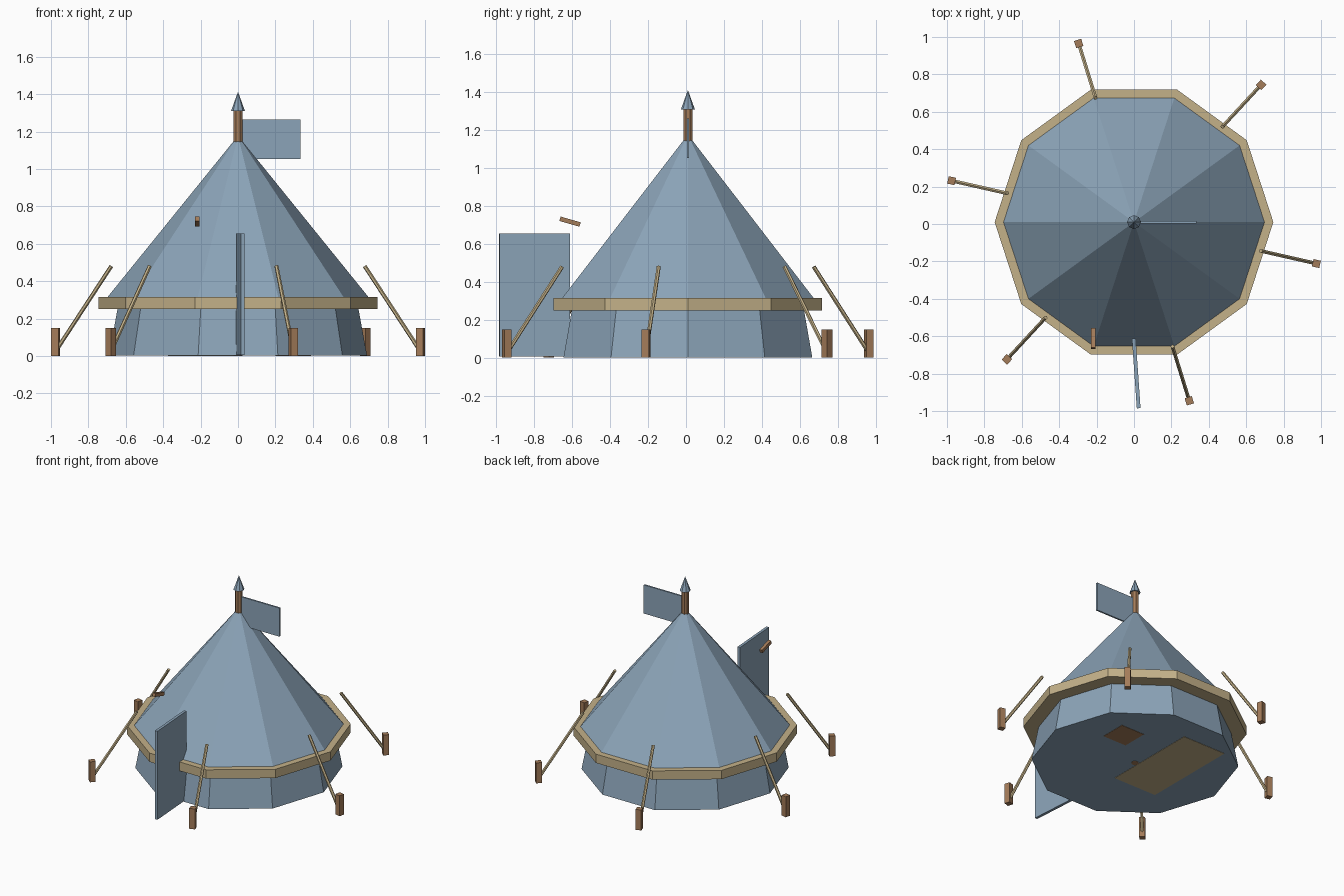
import bpy
import bmesh
from math import sin, cos, pi, radians, atan2
from mathutils import Vector, Matrix

default = bpy.data.objects.get("Cube")
if default:
    bpy.data.objects.remove(default)

CENTRE = Vector((0, 0.01, 0))


def material(name, rgb):
    mat = bpy.data.materials.new(name)
    mat.use_nodes = True
    mat.diffuse_color = (*rgb, 1)
    mat.node_tree.nodes["Principled BSDF"].inputs["Base Color"].default_value = (*rgb, 1)
    return mat


canvas = material("blue canvas", (0.26, 0.37, 0.48))
cord = material("tan cloth", (0.55, 0.44, 0.25))
wood = material("brown wood", (0.37, 0.2, 0.1))


def finish(name, bm, mat):
    bmesh.ops.recalc_face_normals(bm, faces=bm.faces)
    mesh = bpy.data.meshes.new(name)
    bm.to_mesh(mesh)
    bm.free()
    mesh.materials.append(mat)
    obj = bpy.data.objects.new(name, mesh)
    bpy.context.collection.objects.link(obj)
    return obj


def lathe(name, profile, sides, mat, hollow=False, turn=0):
    """Turn (radius, height) points about the tent axis; hollow joins last to first."""
    bm = bmesh.new()
    rings = []
    for r, z in profile:
        angles = [turn + 2 * pi * i / sides for i in range(sides)]
        rings.append([bm.verts.new(CENTRE + Vector((r * cos(a), r * sin(a), z))) for a in angles])
    pairs = list(zip(rings, rings[1:]))
    if hollow:
        pairs.append((rings[-1], rings[0]))
    else:
        bm.faces.new(rings[0])
        bm.faces.new(rings[-1])
    for low, high in pairs:
        for i in range(sides):
            j = (i + 1) % sides
            bm.faces.new((low[i], low[j], high[j], high[i]))
    return finish(name, bm, mat)


def box(name, size, centre, mat, turn=0, tilt=0):
    """Box of a given size, tilted about x and then turned about z."""
    bm = bmesh.new()
    place = (Matrix.Translation(centre) @ Matrix.Rotation(turn, 4, "Z")
             @ Matrix.Rotation(tilt, 4, "X") @ Matrix.Diagonal((*size, 1)))
    bmesh.ops.create_cube(bm, size=1, matrix=place)
    return finish(name, bm, mat)


def rod(name, start, end, radius, mat):
    bm = bmesh.new()
    axis = end - start
    place = Matrix.Translation((start + end) / 2) @ axis.to_track_quat("Z", "Y").to_matrix().to_4x4()
    bmesh.ops.create_cone(bm, cap_ends=True, segments=6, radius1=radius, radius2=radius,
                          depth=axis.length, matrix=place)
    return finish(name, bm, mat)


# Tent body
lathe("tent_wall", [(0.69, 0.002), (0.637, 0.29)], 10, canvas)
lathe("tent_roof", [(0.7, 0.312), (0.018, 1.155)], 10, canvas)
lathe("eave_band", [(0.635, 0.25), (0.745, 0.25), (0.745, 0.315), (0.635, 0.315)], 10, cord, hollow=True)

# Centre pole, finial and flag
lathe("centre_pole", [(0.026, 0), (0.026, 1.315)], 8, wood, turn=pi / 8)
lathe("pole_finial", [(0.037, 1.31), (0.001, 1.41)], 8, canvas)
box("flag", (0.31, 0.012, 0.21), (0.178, 0.01, 1.158), canvas)

# Open door flap and the peg above it
hinge, edge = Vector((-0.001, -0.612, 0)), Vector((0.025, -0.985, 0))
swing = edge - hinge
box("door_flap", (swing.length, 0.02, 0.65), (hinge + edge) / 2 + Vector((0, 0, 0.33)),
    canvas, turn=atan2(swing.y, swing.x))
box("door_toggle", (0.022, 0.11, 0.024), (-0.218, -0.612, 0.718), wood, tilt=radians(-16))

# Furniture inside
box("bed", (0.35, 0.72, 0.12), (-0.2, 0.13, 0.06), cord)
box("chest", (0.19, 0.19, 0.14), (0.295, 0.245, 0.07), wood)

# Ground stakes with guy ropes
for i in range(6):
    a = radians(-12.8 + 60 * i)
    out = Vector((cos(a), sin(a), 0))
    box(f"stake_{i + 1}", (0.04, 0.04, 0.15), CENTRE + out + Vector((0, 0, 0.075)), wood, turn=a)
    rod(f"guy_rope_{i + 1}", CENTRE + out * 0.99 + Vector((0, 0, 0.04)),
        CENTRE + out * 0.695 + Vector((0, 0, 0.48)), 0.011, cord)
